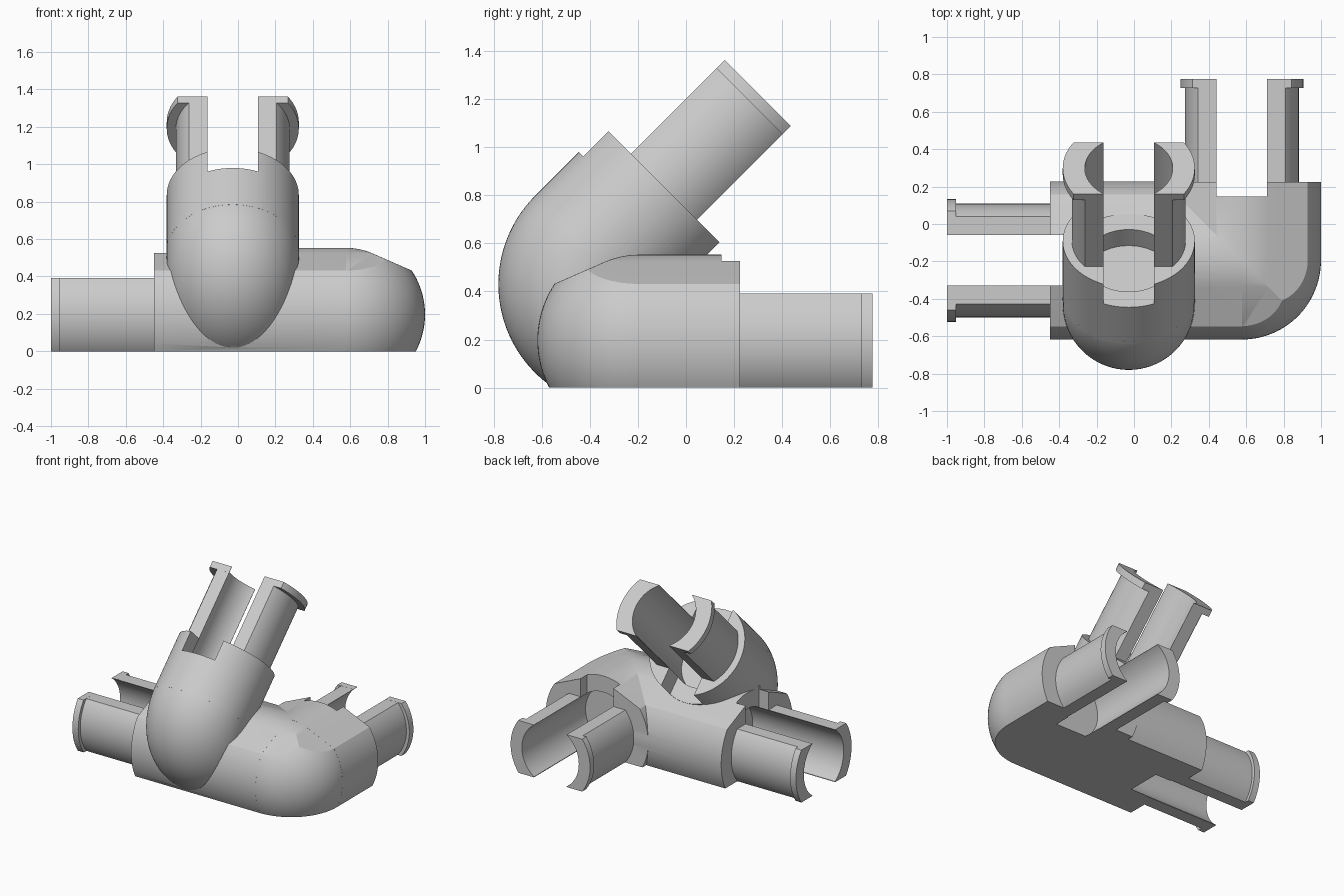
import bpy, bmesh, math
from mathutils import Vector, Matrix

if "Cube" in bpy.data.objects:
    bpy.data.objects.remove(bpy.data.objects["Cube"])

grey = bpy.data.materials.new("light grey plastic")
grey.diffuse_color = (0.6, 0.6, 0.6, 1)
grey.use_nodes = True
grey.node_tree.nodes["Principled BSDF"].inputs["Base Color"].default_value = grey.diffuse_color


def loft(name, rings):
    """Closed solid through a list of equal-length rings."""
    bm = bmesh.new()
    vs = [[bm.verts.new(p) for p in ring] for ring in rings]
    n = len(rings[0])
    for a, b in zip(vs, vs[1:]):
        for i in range(n):
            j = (i + 1) % n
            bm.faces.new((a[i], a[j], b[j], b[i]))
    bm.faces.new(vs[0])
    bm.faces.new(vs[-1])
    bmesh.ops.recalc_face_normals(bm, faces=bm.faces)
    me = bpy.data.meshes.new(name)
    bm.to_mesh(me)
    bm.free()
    me.materials.append(grey)
    ob = bpy.data.objects.new(name, me)
    bpy.context.collection.objects.link(ob)
    return ob


def prism(name, profile, m, w0, w1):
    return loft(name, [[m @ Vector((u, v, w)) for u, v in profile] for w in (w0, w1)])


def arc(r, a0, a1, n):
    return [(r * math.cos(math.radians(a0 + (a1 - a0) * i / n)),
             r * math.sin(math.radians(a0 + (a1 - a0) * i / n))) for i in range(n + 1)]


def circle(r, n=96):
    return arc(r, 0, 360, n)[:-1]


def flat_circle(r, top, bottom):
    """Circle with its top and bottom cut flat."""
    t = math.degrees(math.asin(top / r))
    b = math.degrees(math.asin(bottom / r))
    return arc(r, -b, t, 24) + arc(r, 180 - t, 180 + b, 24)


def frame(u, v, w, origin):
    m = Matrix((u, v, w)).transposed().to_4x4()
    m.translation = origin
    return m


def boolean(target, tool, op):
    mod = target.modifiers.new(op, 'BOOLEAN')
    mod.operation, mod.solver, mod.object = op, 'EXACT', tool
    bpy.context.view_layer.objects.active = target
    bpy.ops.object.modifier_apply(modifier=mod.name)
    bpy.data.objects.remove(tool)


ZC, R, RB = 0.197, 0.356, 0.423          # axis height, core and outer radius
XA, YA = 0.577, -0.195                   # axis positions of the level arms

# Level arm section: round sides, sloped roof planes, rounded ridge
tilt = 66.4
corner_a = tilt - math.degrees(math.acos(R / RB))
roof = arc(R, tilt, 180 - tilt, 12) + arc(RB, 180 - corner_a, 360 + corner_a, 72)
roof_in = [(u * 0.999, v * 0.999) for u, v in roof]

s = math.sqrt(0.5)
left = frame((0, 1, 0), (0, 0, 1), (-1, 0, 0), (-0.45, YA, ZC))
back = frame((1, 0, 0), (0, 0, 1), (0, 1, 0), (XA, 0.225, ZC))
TX, TR, TC = -0.028, 0.353, 0.167
raised = frame((1, 0, 0), (0, -s, s), (0, s, s), (TX, -0.091, 0.835))

# frame, section, body length, lip radius, lower flat, slot depth, bore depth
arms = [("left", left, roof, 0.45 + XA, 0.328, 0.25, 0.077, 0.2),
        ("back", back, roof, 0.225 - YA, 0.328, 0.25, 0.077, 0.2),
        ("raised", raised, circle(TR), 0.425, TR, 0.194, 0.148, 0.27)]

parts, cuts = [], []
for name, m, section, length, lip, low, slot, bore in arms:
    parts.append(prism(name + "_body", section, m, -length, 0))
    parts.append(prism(name + "_plug", flat_circle(0.304, 0.194, low), m, -0.03, 0.53))
    parts.append(prism(name + "_lip", flat_circle(lip, 0.1945, low), m, 0.503, 0.551))
    cuts.append(prism(name + "_bore", circle(0.235), m, -bore, 0.7))
    box = [(-0.135, -0.36), (0.135, -0.36), (0.135, 0.36), (-0.135, 0.36)]
    cuts.append(prism(name + "_slot", box, m, -slot, 0.71))

# Rounded corner where the level arms meet: ball trimmed by both roofs
bpy.ops.mesh.primitive_uv_sphere_add(segments=96, ring_count=48, radius=RB * 0.999,
                                     location=(XA, YA, ZC))
ball = bpy.context.object
ball.name = "corner"
ball.data.materials.append(grey)
for m, w0, w1 in ((left, -1.6, -0.5), (back, -1.0, 0.1)):
    boolean(ball, prism("roof_trim", roof_in, m, w0, w1), 'INTERSECT')
parts.append(ball)

# Bend under the raised arm: outer part of a tight ring
d = math.degrees(math.acos((0.01 - TC) / TR))
d_section = [(x, TC + r) for r, x in arc(TR, -d, d, 64)]
rings = []
for i in range(41):
    a = math.radians(135 + 115 * i / 40)
    rings.append([(TX + x, -0.26 + r * math.cos(a), 0.43 + r * math.sin(a))
                  for x, r in d_section])
parts.append(loft("bend", rings))

# Join everything, hollow the plugs and trim the base flat
connector = parts[0]
for p in parts[1:]:
    boolean(connector, p, 'UNION')
for c in cuts:
    boolean(connector, c, 'DIFFERENCE')
ground = prism("base_trim", [(-2, -2), (2, -2), (2, 2), (-2, 2)], Matrix(), -1, 0)
boolean(connector, ground, 'DIFFERENCE')

connector.name = "pipe_connector"
bpy.ops.object.select_all(action='DESELECT')
connector.select_set(True)
bpy.context.view_layer.objects.active = connector
bpy.ops.object.shade_smooth_by_angle(angle=math.radians(25))
